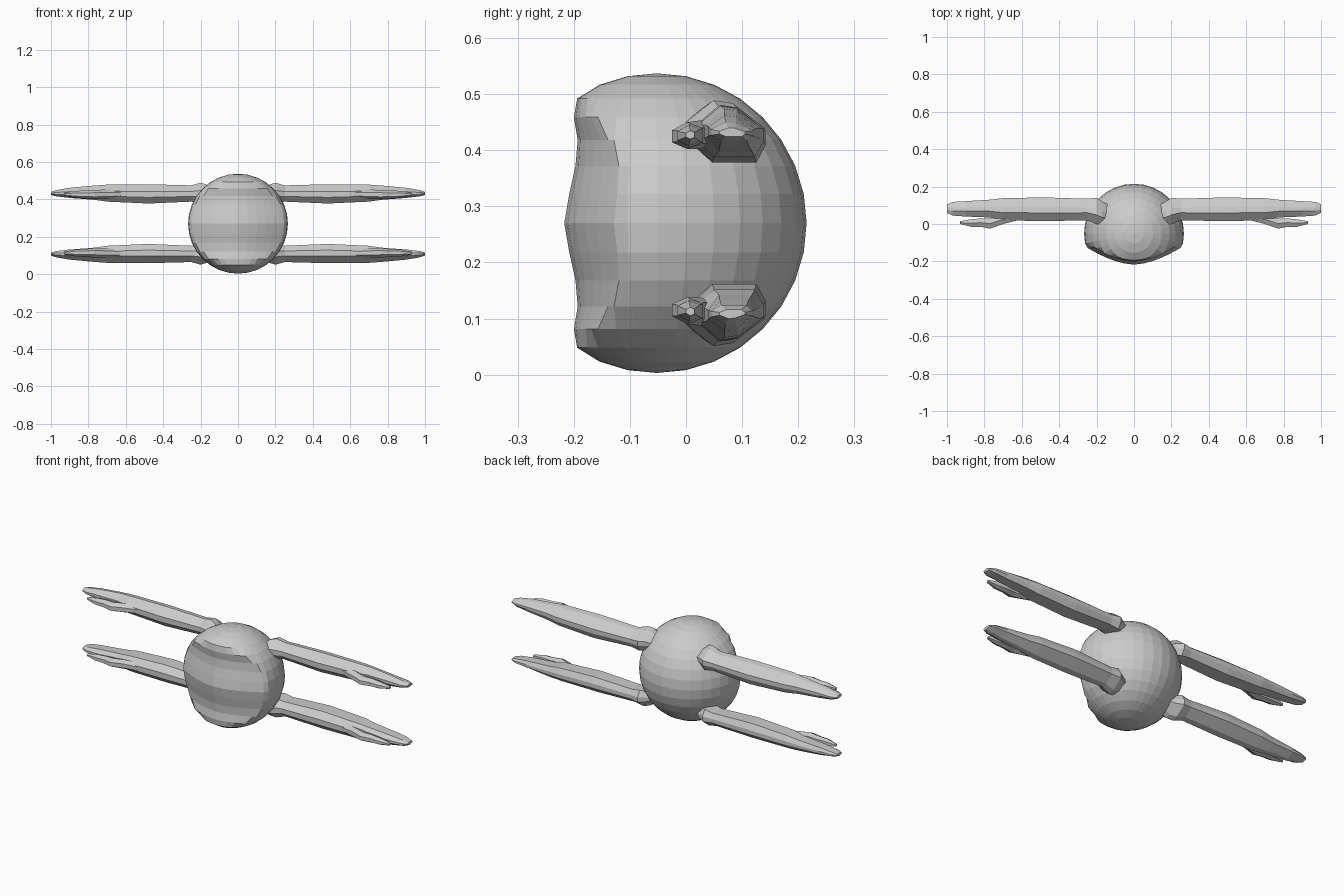
import bpy, bmesh

if "Cube" in bpy.data.objects:
    bpy.data.objects.remove(bpy.data.objects["Cube"])

MID_Z = 0.27   # everything mirrors above and below this height


def finish(bm, name, mirror=False):
    bmesh.ops.recalc_face_normals(bm, faces=bm.faces)
    mesh = bpy.data.meshes.new(name)
    bm.to_mesh(mesh)
    bm.free()
    obj = bpy.data.objects.new(name, mesh)
    obj.location = (0, 0, MID_Z)
    bpy.context.collection.objects.link(obj)
    if mirror:
        mod = obj.modifiers.new("Mirror", 'MIRROR')
        mod.use_axis = (True, False, True)
        mod.use_mirror_merge = False
    return obj


def interp(points, t):
    for (a, va), (b, vb) in zip(points, points[1:]):
        if t <= b:
            return va + (vb - va) * (t - a) / (b - a)
    return points[-1][1]


def loft(name, stations, section):
    """Skin a section through stations (x, y0, y1, z0, z1)."""
    bm = bmesh.new()
    rings = []
    for x, y0, y1, z0, z1 in stations:
        rings.append([bm.verts.new((x, y0 + u * (y1 - y0), z0 + v * (z1 - z0) - MID_Z))
                      for u, v in section])
    n = len(section)
    for a, b in zip(rings, rings[1:]):
        for i in range(n):
            bm.faces.new((a[i], a[(i + 1) % n], b[(i + 1) % n], b[i]))
    bm.faces.new(rings[0])
    bm.faces.new(rings[-1])
    return finish(bm, name, mirror=True)


# Round body with a flattened, grooved front
face_profile = [(0, -0.217), (0.07, -0.205), (0.13, -0.19), (0.19, -0.2), (0.27, -0.185)]
bm = bmesh.new()
bmesh.ops.create_uvsphere(bm, u_segments=32, v_segments=16, radius=0.267)
for v in bm.verts:
    v.co.y -= 0.052
    front = interp(face_profile, abs(v.co.z)) + 0.1 * (abs(v.co.x) / 0.265) ** 1.7
    v.co.y = max(v.co.y, front)
finish(bm, "body")

# Four arms with a faceted, irregular section
arm_section = [(0, 0.32), (0, 0.62), (0.35, 1), (0.6, 0.95),
               (1, 0.55), (1, 0.3), (0.87, 0), (0.25, 0)]
loft("arms", [
    (0.13, 0.00, 0.10, 0.400, 0.450),
    (0.17, -0.01, 0.12, 0.385, 0.480),
    (0.20, 0.00, 0.14, 0.380, 0.489),
    (0.25, 0.02, 0.135, 0.388, 0.475),
    (0.48, 0.015, 0.142, 0.378, 0.481),
    (0.70, 0.02, 0.138, 0.388, 0.479),
    (0.77, 0.035, 0.13, 0.398, 0.474),
    (0.90, 0.04, 0.122, 0.408, 0.462),
    (0.97, 0.045, 0.118, 0.416, 0.450),
    (1.00, 0.06, 0.105, 0.424, 0.440)], arm_section)

# Short front digit beside the tip of each arm
digit_section = [(0, 0.25), (0, 0.7), (0.5, 1), (1, 0.8), (1, 0.2), (0.5, 0)]
loft("short_digits", [
    (0.62, 0.02, 0.06, 0.410, 0.450),
    (0.70, 0.00, 0.05, 0.402, 0.453),
    (0.77, -0.025, 0.03, 0.402, 0.450),
    (0.82, -0.015, 0.03, 0.405, 0.448),
    (0.87, -0.015, 0.025, 0.408, 0.445),
    (0.93, 0.00, 0.015, 0.420, 0.435)], digit_section)
